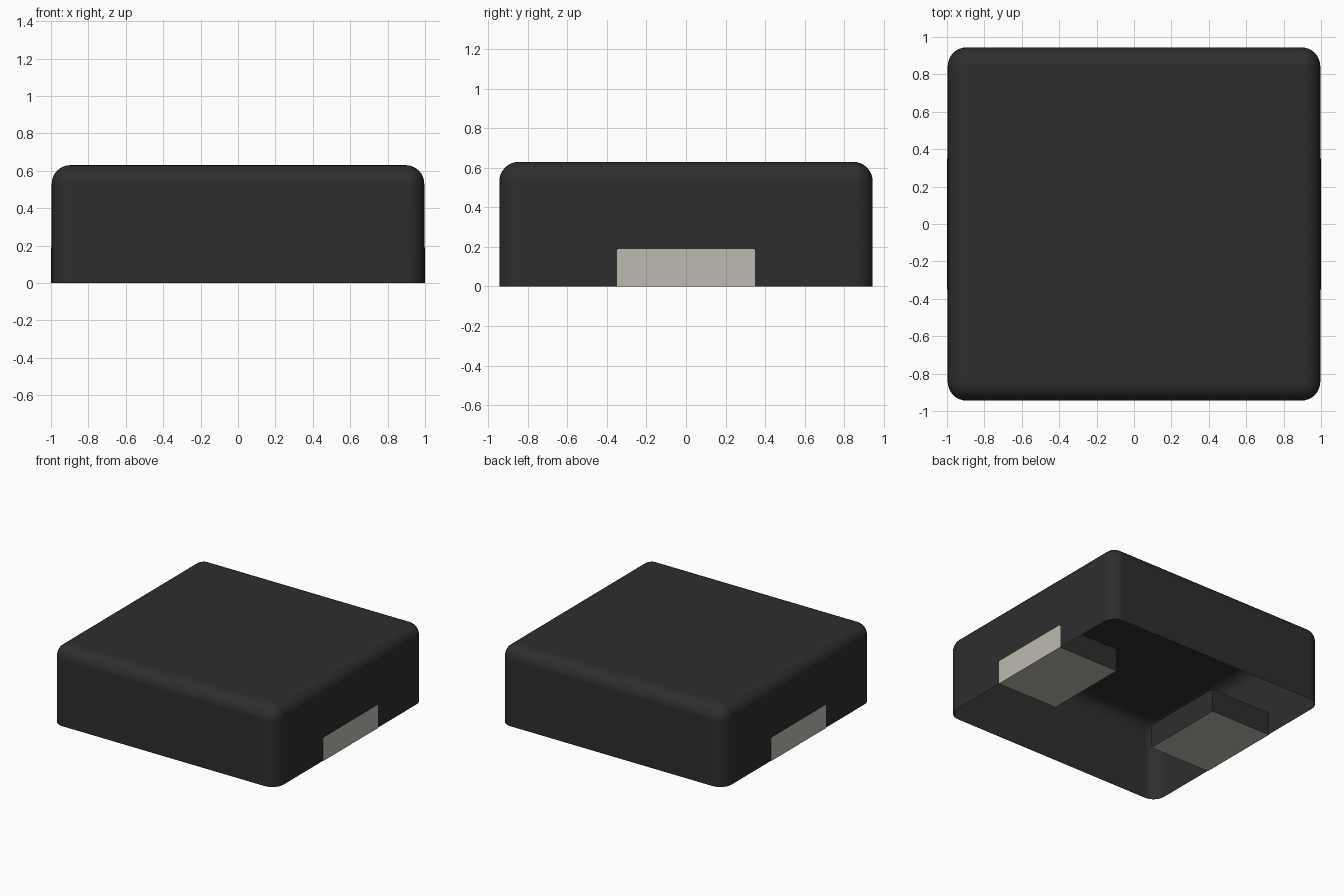
import bpy
import bmesh
from mathutils import Matrix

cube = bpy.data.objects.get("Cube")
if cube:
    bpy.data.objects.remove(cube, do_unlink=True)


def material(name, rgb):
    m = bpy.data.materials.new(name)
    m.diffuse_color = (*rgb, 1)
    m.use_nodes = True
    m.node_tree.nodes["Principled BSDF"].inputs["Base Color"].default_value = (*rgb, 1)
    return m


DARK = material("charcoal", (0.027, 0.027, 0.027))
METAL = material("pale_metal", (0.51, 0.49, 0.44))


def box(lo, hi):
    """A bmesh box between two corners."""
    bm = bmesh.new()
    size = [b - a for a, b in zip(lo, hi)]
    mid = [(a + b) / 2 for a, b in zip(lo, hi)]
    bmesh.ops.create_cube(bm, size=1, matrix=Matrix.Translation(mid) @ Matrix.Diagonal((*size, 1)))
    return bm


def finish(bm, name, mats):
    mesh = bpy.data.meshes.new(name)
    bm.to_mesh(mesh)
    bm.free()
    obj = bpy.data.objects.new(name, mesh)
    bpy.context.collection.objects.link(obj)
    for m in mats:
        mesh.materials.append(m)
    return obj


# Rounded housing: an open-bottomed shell
bm = box((-0.996, -0.944, 0), (0.996, 0.944, 0.63))
edges = [e for e in bm.edges if max(v.co.z for v in e.verts) > 0.1]
bmesh.ops.bevel(bm, geom=edges, offset=0.1, segments=8, profile=0.5, affect='EDGES')
floor = [f for f in bm.faces if all(v.co.z < 1e-4 for v in f.verts)]
bmesh.ops.delete(bm, geom=floor, context='FACES')
housing = finish(bm, "housing", [DARK])
bpy.ops.object.select_all(action='DESELECT')
housing.select_set(True)
bpy.context.view_layer.objects.active = housing
bpy.ops.object.shade_smooth_by_angle()
housing.modifiers.new("even_shading", 'WEIGHTED_NORMAL').keep_sharp = True

# Terminal blocks: metal on the outer side and underneath, dark inside the shell
for side, name in ((1, "left_terminal"), (-1, "right_terminal")):
    x0, x1 = sorted((side * 0.46, side * 1.0))
    bm = box((x0, -0.35, 0), (x1, 0.35, 0.19))
    top_edges = [e for e in bm.edges if all(v.co.z > 0.1 for v in e.verts)
                 and abs(e.verts[0].co.y - e.verts[1].co.y) < 1e-4]
    bmesh.ops.bevel(bm, geom=top_edges, offset=0.012, segments=2, profile=0.5, affect='EDGES')
    bm.normal_update()
    for f in bm.faces:
        f.material_index = 1 if f.normal.x * side > 0.9 or f.normal.z < -0.9 else 0
    finish(bm, name, [DARK, METAL])
